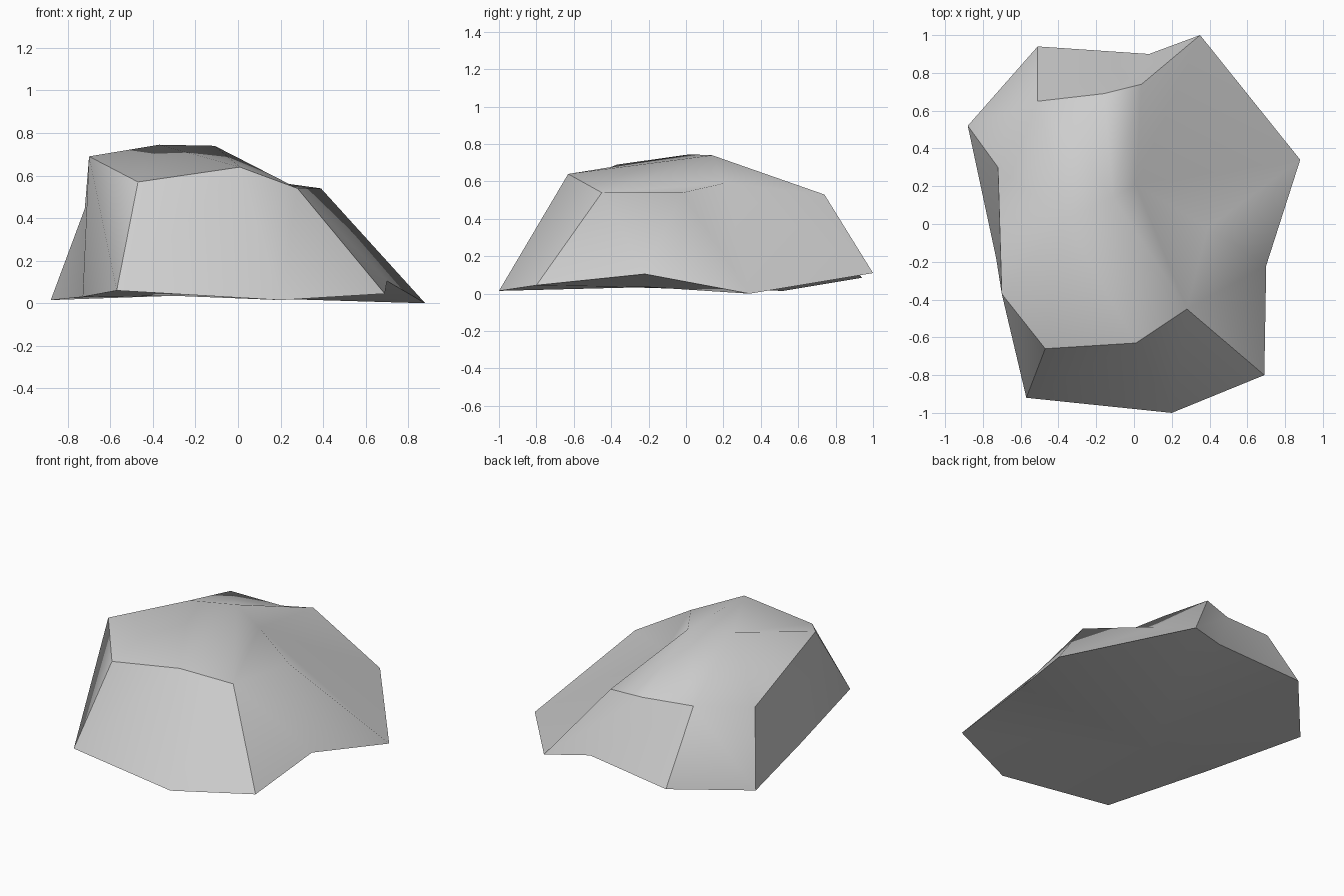
import bpy
import bmesh

cube = bpy.data.objects.get("Cube")
if cube:
    bpy.data.objects.remove(cube, do_unlink=True)

# Corner points of the boulder: foot ring, shoulder ring, crown
foot = {
    "foot_front_right": (-.57, -.92, .06),
    "foot_front": (.20, -1.0, .015),
    "foot_front_left": (.69, -.80, .045),
    "foot_notch": (.70, -.22, .105),
    "foot_left": (.88, .34, 0),
    "foot_back_left": (.35, 1.0, .11),
    "foot_back": (.08, .90, .138),
    "foot_back_right": (-.51, .94, .085),
    "foot_right": (-.88, .52, .015),
    "foot_side": (-.73, -.18, .03),
}
shoulder = {
    "brow_right": (-.47, -.66, .57),
    "brow": (.01, -.63, .64),
    "brow_left": (.28, -.45, .54),
    "spur": (.39, -.02, .54),
    "back_left": (.04, .74, .53),
    "back": (-.16, .69, .51),
    "back_right": (-.51, .65, .53),
    "ledge": (-.72, .30, .445),
    "horn": (-.70, -.37, .69),
}
crown = {
    "peak": (-.37, .02, .745),
    "summit": (-.11, .14, .74),
    "valley": (.01, .21, .592),
    "underside": (-.3, -.2, .035),
}

bm = bmesh.new()
verts = {name: bm.verts.new(p) for ring in (foot, shoulder, crown) for name, p in ring.items()}


def facet(*corners):
    bm.faces.new([verts[name] for name in corners]).smooth = True


def ridge(*chain):
    for a, b in zip(chain, chain[1:]):
        bm.edges.get((verts[a], verts[b])).smooth = False


# Front wall
facet("foot_front_right", "foot_front", "brow", "brow_right")
facet("foot_front", "foot_front_left", "brow_left", "brow")

# Left flank
facet("foot_front_left", "foot_notch", "brow_left")
facet("foot_notch", "spur", "brow_left")
facet("foot_notch", "foot_left", "spur")
facet("foot_left", "valley", "spur")
facet("foot_left", "foot_back_left", "valley")
facet("foot_back_left", "back_left", "valley")

# Back wall
facet("foot_back_left", "foot_back", "back", "back_left")
facet("foot_back", "foot_back_right", "back_right", "back")
facet("foot_back_right", "foot_right", "back_right")
facet("foot_right", "ledge", "back_right")

# Right wall
facet("foot_right", "foot_side", "ledge")
facet("foot_side", "horn", "ledge")
facet("foot_side", "foot_front_right", "horn")
facet("foot_front_right", "brow_right", "horn")

# Top, with a flat terrace behind the left brow
facet("brow_left", "spur", "valley")
facet("back_right", "ledge", "peak")
facet("ledge", "horn", "peak")
facet("horn", "brow_right", "peak")
facet("brow_right", "brow", "peak")
summit_rim = ["peak", "brow", "brow_left", "valley", "back_left", "back", "back_right", "peak"]
for a, b in zip(summit_rim, summit_rim[1:]):
    facet(a, b, "summit")

# Underside fan
foot_ring = list(foot) + ["foot_front_right"]
for a, b in zip(foot_ring, foot_ring[1:]):
    facet(b, a, "underside")

bmesh.ops.recalc_face_normals(bm, faces=bm.faces)

# Hard ridges; every other edge stays smooth
ridge(*foot_ring)
ridge("foot_front_right", "brow_right", "brow", "brow_left", "foot_front_left")
ridge("brow_right", "horn", "ledge", "foot_right")
ridge("foot_back_left", "back_left", "back", "back_right", "foot_back_right")

mesh = bpy.data.meshes.new("boulder")
bm.to_mesh(mesh)
bm.free()
boulder = bpy.data.objects.new("boulder", mesh)
bpy.context.collection.objects.link(boulder)

# Stone colour
stone = bpy.data.materials.new("grey_stone")
stone.use_nodes = True
colour = (.62, .62, .62, 1)
stone.diffuse_color = colour
stone.node_tree.nodes["Principled BSDF"].inputs["Base Color"].default_value = colour
mesh.materials.append(stone)
